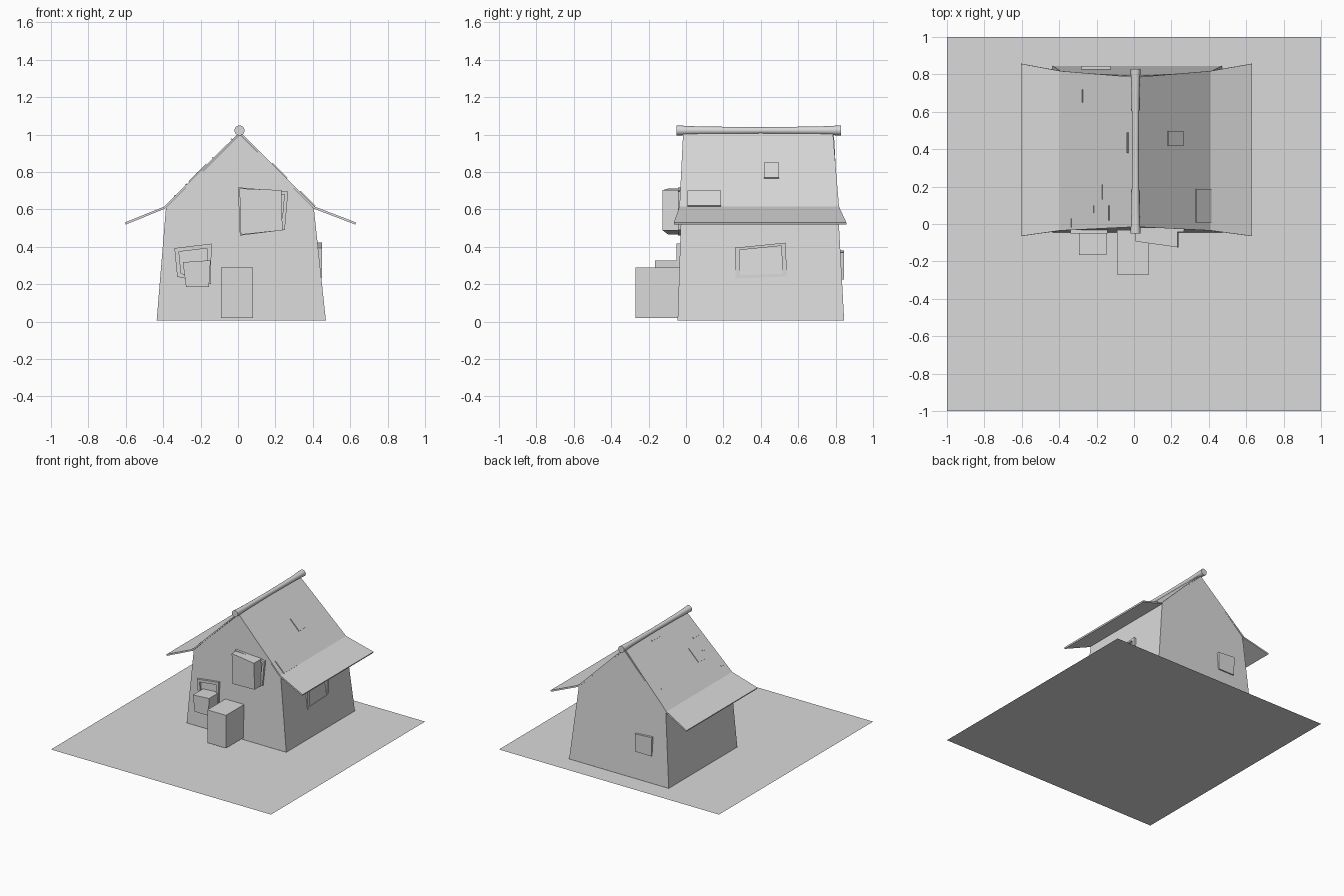
import bpy, math
from mathutils import Matrix, Vector

cube = bpy.data.objects.get("Cube")
if cube:
    bpy.data.objects.remove(cube)

grey = bpy.data.materials.new("plain_grey")
grey.use_nodes = True
colour = (0.7, 0.7, 0.7, 1)
grey.diffuse_color = colour
grey.node_tree.nodes["Principled BSDF"].inputs["Base Color"].default_value = colour


def add(name, verts, faces):
    mesh = bpy.data.meshes.new(name)
    mesh.from_pydata(verts, [], faces)
    mesh.materials.append(grey)
    obj = bpy.data.objects.new(name, mesh)
    bpy.context.collection.objects.link(obj)
    return obj


def loft(name, rings, caps=True):
    """Skin a row of closed rings, first ring at the front."""
    n = len(rings[0])
    verts = [v for ring in rings for v in ring]
    faces = []
    for r in range(len(rings) - 1):
        for i in range(n):
            a, b = r * n + i, r * n + (i + 1) % n
            faces.append((a, b, b + n, a + n))
    if caps:
        faces.append(tuple(reversed(range(n))))
        faces.append(tuple(range(len(verts) - n, len(verts))))
    obj = add(name, verts, faces)
    # consistent outward normals
    import bmesh
    bm = bmesh.new()
    bm.from_mesh(obj.data)
    bmesh.ops.recalc_face_normals(bm, faces=bm.faces)
    bm.to_mesh(obj.data)
    bm.free()
    return obj


def frame(name, quad, place, outer, inner, border):
    """Four-sided window surround; place(a, z, d) maps it onto a wall."""
    cx = sum(p[0] for p in quad) / 4
    cz = sum(p[1] for p in quad) / 4
    k = 1 - border
    small = [(cx + (a - cx) * k, cz + (z - cz) * k) for a, z in quad]
    loops = [(quad, inner), (quad, outer), (small, outer), (small, inner)]
    rings = [[place(a, z, d) for a, z in pts] for pts, d in loops]
    return loft(name, rings + rings[:1], caps=False)


def on_front(a, z, d):
    return (a, d, z)


def on_side(a, z, d):
    return (d, a, z)


# Ground sheet
add("ground", [(-1, -1, 0), (1, -1, 0), (1, 1, 0), (-1, 1, 0)], [(0, 1, 2, 3)])

# House body, with walls leaning inwards
profile = [(-0.435, 0.005), (0.47, 0.005), (0.405, 0.61), (0.01, 1.0), (-0.385, 0.61)]
front = [(x, -0.045 + 0.033 * z, z) for x, z in profile]
back = [(x, 0.846 - 0.055 * z, z) for x, z in profile]
loft("house_walls", [front, back])

# Roof with flared eaves
roof_profile = [(-0.605, 0.53, -0.065, 0.857), (-0.395, 0.615, -0.035, 0.818),
                (0.01, 1.015, -0.015, 0.785), (0.41, 0.615, -0.035, 0.818),
                (0.632, 0.53, -0.065, 0.857)]
verts = []
for x, z, y0, y1 in roof_profile:
    verts += [(x, y0, z), (x, y1, z)]
roof = add("roof", verts, [(2 * i, 2 * i + 2, 2 * i + 3, 2 * i + 1) for i in range(4)])
thick = roof.modifiers.new("thickness", "SOLIDIFY")
thick.thickness = 0.012
thick.offset = -1

# Ridge pole, thinner along the middle
rings = []
for y, r in [(-0.052, 0.027), (0.08, 0.021), (0.4, 0.018), (0.7, 0.021), (0.83, 0.027)]:
    rings.append([(0.008 + r * math.cos(t * math.tau / 16), y,
                   1.022 + r * math.sin(t * math.tau / 16)) for t in range(16)])
ridge = loft("ridge_pole", rings)
bpy.ops.object.select_all(action="DESELECT")
ridge.select_set(True)
bpy.context.view_layer.objects.active = ridge
bpy.ops.object.shade_smooth_by_angle(angle=math.radians(40))

# Door block
door = [(-0.09, 0.02), (0.08, 0.02), (0.08, 0.29), (-0.09, 0.29)]
loft("door_block", [[(x, y, z) for x, z in door] for y in (-0.27, -0.02)])

# Upper front window: surround and skewed box
upper = [(0.01, 0.46), (0.25, 0.49), (0.268, 0.695), (0.0, 0.718)]
frame("upper_window_frame", upper, on_front, -0.042, -0.01, 0.15)
box = [(0.015, 0.465), (0.238, 0.488), (0.232, 0.703), (0.008, 0.712)]
loft("upper_window_box", [[(x, -0.092 - 0.14 * x, z) for x, z in box],
                          [(x, -0.015, z) for x, z in box]])

# Lower front window: surround and box
lower = [(-0.325, 0.24), (-0.145, 0.2), (-0.142, 0.417), (-0.34, 0.393)]
frame("lower_window_frame", lower, on_front, -0.05, -0.015, 0.24)
box = [(-0.278, 0.185), (-0.155, 0.185), (-0.147, 0.328), (-0.295, 0.318)]
loft("lower_window_box", [[(x, -0.165, z) for x, z in box],
                          [(x, -0.02, z) for x, z in box]])

# Side window surround
side = [(0.265, 0.232), (0.54, 0.242), (0.532, 0.422), (0.262, 0.395)]
frame("side_window_frame", side, on_side, 0.449, 0.4, 0.17)

# Back window slab
slab = [(-0.275, 0.225), (-0.13, 0.225), (-0.125, 0.37), (-0.28, 0.38)]
loft("back_window", [[(x, y, z) for x, z in slab] for y in (0.8, 0.844)])


# Loose roof tiles: x and y of the centre, width across x, length along y
def tile(name, x, y, w, length):
    sign = 1 if x > 0 else -1
    turn = Matrix.Rotation(sign * math.pi / 4, 4, "Y")
    centre = Vector((x, y, 1.015 - abs(x - 0.01)))
    hw, hl = w * 0.707, length / 2
    corners = [(-hw, -hl), (hw, -hl), (hw, hl), (-hw, hl)]
    loft(name, [[centre + turn @ Vector((a, b, h)) for a, b in corners]
                for h in (-0.008, 0.007)])


tile("right_tile_upper", 0.22, 0.458, 0.08, 0.08)
tile("right_tile_lower", 0.37, 0.098, 0.08, 0.18)
tile("left_tile", -0.213, 0.17, 0.092, 0.08)
slits = [(-0.275, 0.685, 0.07), (-0.032, 0.435, 0.11), (-0.335, 0.005, 0.05),
         (-0.215, 0.08, 0.04), (-0.132, 0.06, 0.08)]
for i, (x, y, length) in enumerate(slits):
    tile(f"left_tile_edge_{i + 1}", x, y, 0.006, length)
